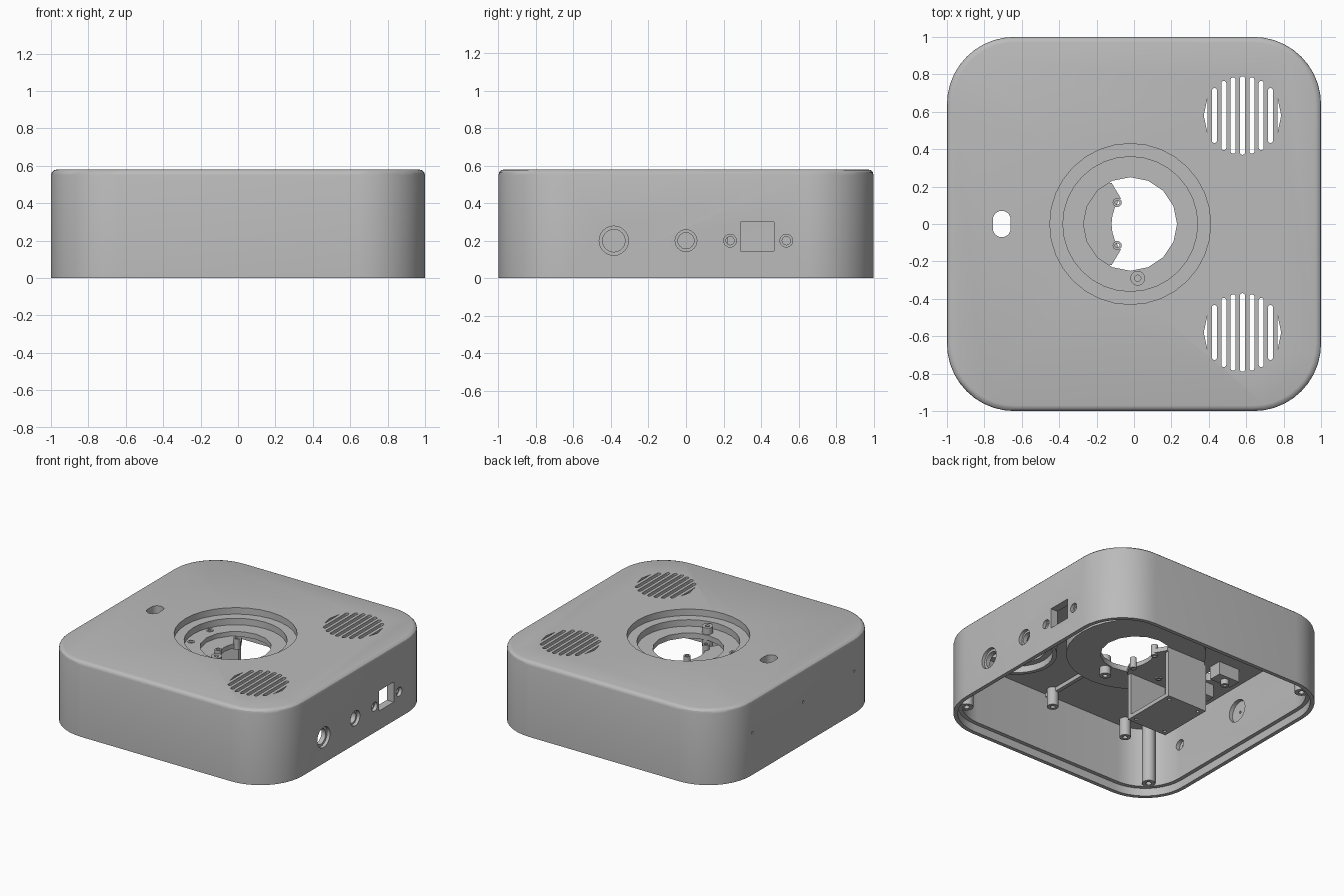
import bpy, bmesh
from math import cos, sin, pi, sqrt, radians
from mathutils import Matrix, Vector

cube = bpy.data.objects.get("Cube")
if cube:
    bpy.data.objects.remove(cube, do_unlink=True)

grey = bpy.data.materials.new("plain grey plastic")
grey.use_nodes = True
grey.diffuse_color = (0.5, 0.5, 0.5, 1)
grey.node_tree.nodes["Principled BSDF"].inputs["Base Color"].default_value = (0.5, 0.5, 0.5, 1)


def finish(name, bm):
    bmesh.ops.recalc_face_normals(bm, faces=bm.faces)
    mesh = bpy.data.meshes.new(name)
    bm.to_mesh(mesh)
    bm.free()
    ob = bpy.data.objects.new(name, mesh)
    bpy.context.collection.objects.link(ob)
    mesh.materials.append(grey)
    return ob


def prism(name, outline, z0, z1):
    bm = bmesh.new()
    face = bm.faces.new([bm.verts.new((x, y, z0)) for x, y in outline])
    top = bmesh.ops.extrude_face_region(bm, geom=[face])["geom"]
    bmesh.ops.translate(bm, vec=(0, 0, z1 - z0), verts=[v for v in top if isinstance(v, bmesh.types.BMVert)])
    return finish(name, bm)


def rounded(w, h, r, n=10, cx=0, cy=0):
    pts = []
    for q, (sx, sy) in enumerate([(1, 1), (-1, 1), (-1, -1), (1, -1)]):
        for i in range(n + 1):
            a = (q + i / n) * pi / 2
            pts.append((cx + sx * (w - r) + r * cos(a), cy + sy * (h - r) + r * sin(a)))
    return pts


def circle(cx, cy, r, n=24):
    return [(cx + r * cos(2 * pi * i / n), cy + r * sin(2 * pi * i / n)) for i in range(n)]


def box(name, x0, x1, y0, y1, z0, z1):
    return prism(name, [(x0, y0), (x1, y0), (x1, y1), (x0, y1)], z0, z1)


def side_cylinder(name, y, z, r, x0, x1, n=24):
    ob = prism(name, circle(0, 0, r, n), x0, x1)
    ob.data.transform(Matrix.Translation((0, y, z)) @ Matrix.Rotation(pi / 2, 4, 'Y'))
    return ob


def lathe(name, cx, cy, profile, n=32):
    bm = bmesh.new()
    rings = [[bm.verts.new((cx + r * cos(2 * pi * i / n), cy + r * sin(2 * pi * i / n), z))
              for r, z in profile] for i in range(n)]
    for i in range(n):
        a, b = rings[i], rings[(i + 1) % n]
        for j in range(len(profile)):
            k = (j + 1) % len(profile)
            bm.faces.new([a[j], b[j], b[k], a[k]])
    return finish(name, bm)


def cut(target, *cutters):
    for c in cutters:
        m = target.modifiers.new("cut", 'BOOLEAN')
        m.operation, m.solver, m.object = 'DIFFERENCE', 'EXACT', c
        bpy.context.view_layer.objects.active = target
        bpy.ops.object.modifier_apply(modifier=m.name)
        bpy.data.objects.remove(c, do_unlink=True)


def post(name, x, y, r, z0, z1, hole):
    lathe(name, x, y, [(hole, z0), (r, z0), (r, z1), (hole, z1)], 16)


TOP, CEIL, OPEN = 0.58, 0.52, (-0.02, 0)

# Housing with a softened top edge
shell = prism("housing", rounded(1, 1, 0.36), 0, TOP)
bm = bmesh.new()
bm.from_mesh(shell.data)
rim = [e for e in bm.edges if all(v.co.z > TOP - 0.001 for v in e.verts)]
bmesh.ops.bevel(bm, geom=rim, offset=0.03, segments=3, profile=0.5, affect='EDGES')
bm.to_mesh(shell.data)
bm.free()

# Cavity, base lip and top openings
cut(shell,
    prism("c", rounded(0.94, 0.94, 0.30), -0.1, CEIL),
    prism("c", rounded(0.97, 0.97, 0.33), -0.2, 0.06),
    prism("c", circle(*OPEN, 0.43, 32), 0.3, 0.8),
    prism("c", rounded(0.047, 0.07, 0.045, 6, -0.707, 0), 0.3, 0.8))

# Speaker grilles
for sy in (-0.58, 0.58):
    for k in range(-4, 5):
        d = abs(k) * 0.05
        half = sqrt(0.21 ** 2 - d ** 2)
        x = 0.58 + k * 0.05
        if abs(k) < 4:
            slot = rounded(0.0135, half, 0.013, 4, x, sy)
        else:
            s = k / 4
            slot = [(0.58 + s * 0.188, sy - 0.09), (0.58 + s * 0.207, sy),
                    (0.58 + s * 0.188, sy + 0.09)]
        cut(shell, prism("c", slot, 0.3, 0.8))
    lathe("speaker_ring", 0.58, sy, [(0.25, 0.47), (0.28, 0.47), (0.28, 0.54), (0.25, 0.54)])

# Connector openings on the left wall
for y, r, inner in [(-0.385, 0.078, 0.06), (0, 0.058, 0.043), (0.235, 0.034, 0.022), (0.535, 0.034, 0.022)]:
    cut(shell, side_cylinder("c", y, 0.2, r, 0.975, 1.1), side_cylinder("c", y, 0.2, inner, 0.8, 1.1))
cut(shell, box("c", 0.8, 1.1, 0.29, 0.47, 0.145, 0.3))

# Pinholes on the opposite wall, counterbored inside
for y, r in [(-0.62, 0.04), (0, 0.085), (0.62, 0.04)]:
    cut(shell, side_cylinder("c", y, 0.325, 0.01, -1.1, -0.8, 12),
        side_cylinder("c", y, 0.325, r, -0.97, -0.8))

# Stepped ring in the centre opening
lathe("centre_seat", *OPEN, [(0.36, 0.48), (0.36, 0.53), (0.49, 0.53), (0.49, 0.44), (0.30, 0.44), (0.30, 0.48)])
lathe("centre_ring", *OPEN, [(0.25, 0.48), (0.32, 0.48), (0.32, 0.44), (0.25, 0.44)], 16)

# Corner screw posts and board standoffs
for sx in (-1, 1):
    for sy in (-1, 1):
        post("corner_post", sx * 0.83, sy * 0.83, 0.047, 0.065, 0.53, 0.02)
for x in (-0.64, 0.02):
    for y in (-0.86, -0.29):
        post("board_standoff", x, y, 0.04, 0.38, 0.53, 0.017)
box("ceiling_rib", -0.005, 0.025, -0.93, -0.48, 0.49, 0.53)

# Motor bracket with a scooped upper plate
plate = prism("bracket_top", [(-0.46, -0.22), (-0.12, -0.22), (-0.06, -0.12),
                              (-0.06, 0.12), (-0.12, 0.22), (-0.46, 0.22)], 0.41, 0.445)
cut(plate, prism("c", circle(0.1, 0, 0.22, 32), 0.3, 0.6))
for x in (-0.32, -0.09):
    for y in (-0.115, 0.115):
        post("bracket_screw_boss", x, y, 0.024, 0.40, 0.485, 0.012)
base = box("bracket_base", -0.47, -0.13, -0.22, 0.22, 0.05, 0.08)
for x in (-0.43, -0.17):
    for y in (-0.18, 0.18):
        cut(base, prism("c", circle(x, y, 0.013, 12), 0, 0.2))
box("bracket_back_wall", -0.47, -0.44, -0.22, 0.22, 0.07, 0.42)
for y in (-0.22, 0.19):
    box("bracket_side_wall", -0.47, -0.13, y, y + 0.03, 0.07, 0.42)

# Button holder beside the oval slot
for s in (-1, 1):
    lo, hi = sorted((s * 0.09, s * 0.19))
    box("button_holder", -0.80, -0.62, lo, hi, 0.42, 0.53)
    post("button_post", -0.71, s * 0.14, 0.03, 0.38, 0.43, 0.012)

# Smooth curved walls, keep edges crisp
bpy.ops.object.select_all(action='DESELECT')
for ob in bpy.context.scene.objects:
    if ob.type == 'MESH' and grey.name in ob.data.materials:
        ob.select_set(True)
        bpy.context.view_layer.objects.active = ob
bpy.ops.object.shade_smooth_by_angle(angle=radians(30))
